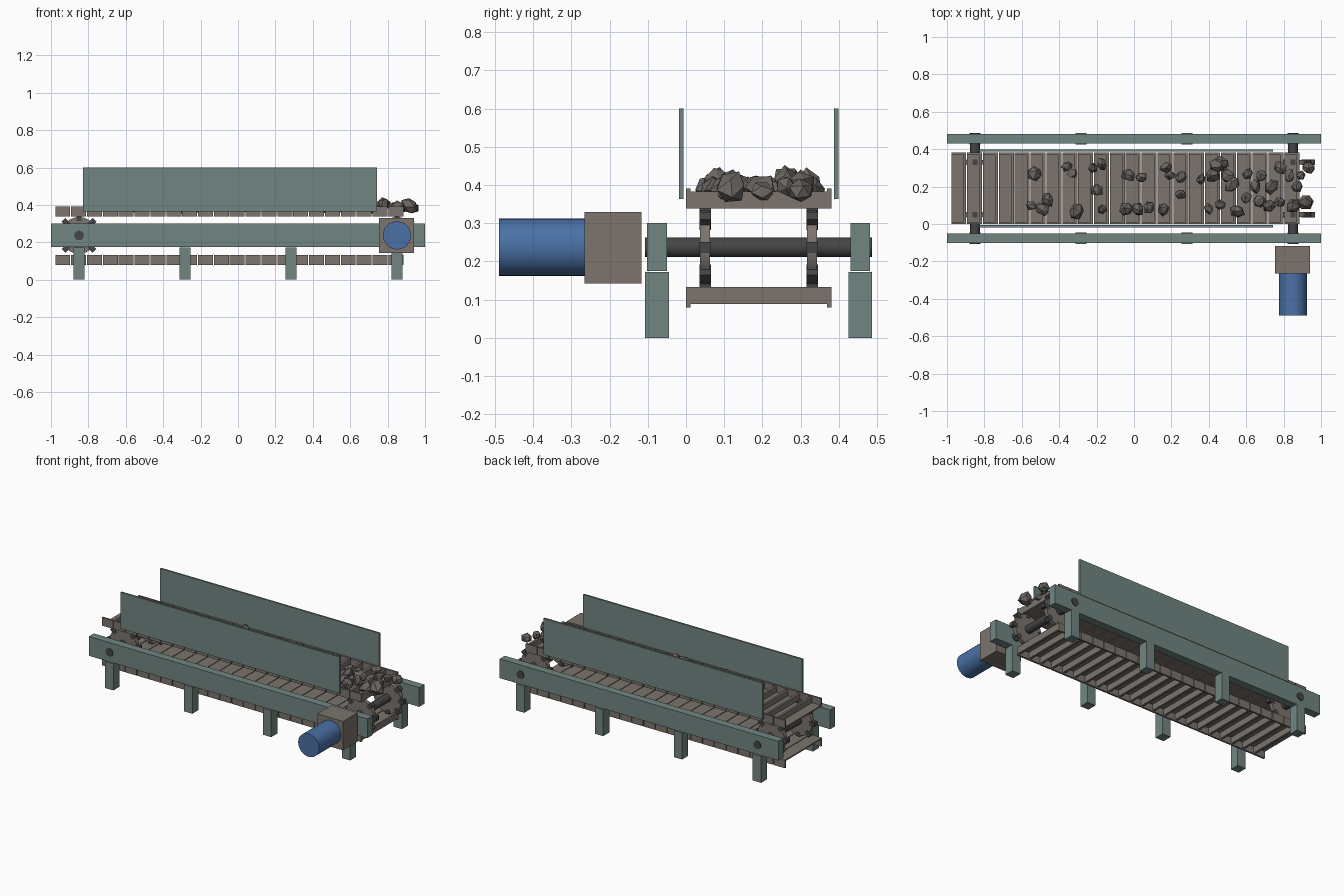
import bpy, bmesh, math, random
from mathutils import Vector, Matrix

if "Cube" in bpy.data.objects:
    bpy.data.objects.remove(bpy.data.objects["Cube"])

random.seed(7)


def material(name, r, g, b):
    m = bpy.data.materials.new(name)
    m.diffuse_color = (r, g, b, 1)
    m.use_nodes = True
    m.node_tree.nodes["Principled BSDF"].inputs["Base Color"].default_value = m.diffuse_color
    return m


GREEN = material("grey green paint", 0.165, 0.24, 0.222)
BROWN = material("worn steel", 0.2, 0.175, 0.155)
DARK = material("dark steel", 0.06, 0.06, 0.063)
BLUE = material("blue paint", 0.068, 0.165, 0.38)
STONE = material("stone", 0.145, 0.132, 0.12)


def add_box(bm, x0, x1, y0, y1, z0, z1, turn=None):
    size = Matrix.Diagonal((x1 - x0, y1 - y0, z1 - z0, 1))
    mid = Matrix.Translation(((x0 + x1) / 2, (y0 + y1) / 2, (z0 + z1) / 2))
    bmesh.ops.create_cube(bm, size=1, matrix=(turn or Matrix()) @ mid @ size)


def finish(bm, name, mat):
    me = bpy.data.meshes.new(name)
    bm.to_mesh(me)
    bm.free()
    me.materials.append(mat)
    ob = bpy.data.objects.new(name, me)
    bpy.context.collection.objects.link(ob)
    return ob


def box(name, mat, *bounds):
    bm = bmesh.new()
    add_box(bm, *bounds)
    return finish(bm, name, mat)


def cylinder(name, mat, x, z, y0, y1, radius, sides):
    bpy.ops.mesh.primitive_cylinder_add(vertices=sides, radius=radius, depth=y1 - y0,
                                        location=(x, (y0 + y1) / 2, z),
                                        rotation=(math.pi / 2, 0, 0))
    ob = bpy.context.object
    ob.name = name
    ob.data.materials.append(mat)
    bpy.ops.object.shade_smooth_by_angle(angle=math.radians(35))
    return ob


AXLE_Z = 0.237

# Side frame beams, legs and skirt boards
for side, y in (("front", -0.076), ("back", 0.456)):
    box(side + "_beam", GREEN, -1, 1, y - 0.026, y + 0.026, 0.175, 0.3)
    for i in range(4):
        x = -0.85 + i * 1.7 / 3
        box(side + "_leg", GREEN, x - 0.03, x + 0.03, y - 0.031, y + 0.031, 0, 0.173)
for side, y in (("front", -0.012), ("back", 0.393)):
    box(side + "_skirt", GREEN, -0.83, 0.743, y - 0.006, y + 0.006, 0.364, 0.6)

# Shafts with toothed sprockets
for x in (-0.85, 0.85):
    cylinder("shaft", DARK, x, AXLE_Z, -0.107, 0.487, 0.026, 16)
    for y in (0.05, 0.33):
        cylinder("sprocket", BROWN, x, AXLE_Z, y - 0.013, y + 0.013, 0.098, 24)
        bm = bmesh.new()
        for i in range(8):
            turn = Matrix.Translation((x, y, AXLE_Z)) @ Matrix.Rotation(i * math.pi / 4, 4, 'Y')
            add_box(bm, 0.078, 0.117, -0.015, 0.015, -0.014, 0.014, turn)
        finish(bm, "sprocket_teeth", DARK)

# Apron pans: plate, two side flanges and a cleat, upright above and inverted below
for name, base, up in (("upper_pan", 0.338, 1), ("lower_pan", 0.133, -1)):
    for i in range(22):
        x0 = -0.977 + i * 0.0848
        x1 = x0 + 0.08
        bm = bmesh.new()
        for a, b, c, d, h0, h1 in ((x0, x1, 0, 0.381, 0, 0.009),
                                   (x0, x1, 0, 0.012, 0, 0.053),
                                   (x0, x1, 0.369, 0.381, 0, 0.053),
                                   (x1 - 0.015, x1, 0.012, 0.369, 0.009, 0.045)):
            z0, z1 = sorted((base + up * h0, base + up * h1))
            add_box(bm, a, b, c, d, z0, z1)
        finish(bm, name, BROWN)

# Drive: gearbox and motor
box("gearbox", BROWN, 0.755, 0.94, -0.265, -0.117, 0.142, 0.33)
cylinder("motor", BLUE, 0.85, AXLE_Z, -0.49, -0.265, 0.075, 32)

# Loose stones lying on the pans
SPOTS = [(-.55, .1), (-.49, .08), (-.46, .13), (-.53, .27), (-.36, .31), (-.33, .27),
         (-.22, .3), (-.17, .32), (-.31, .07), (-.17, .08), (-.2, .18), (-.03, .26),
         (.04, .25), (-.04, .08), (.02, .08), (.08, .09), (.16, .08), (.17, .3),
         (.19, .26), (.25, .25), (.25, .16), (.36, .24), (.42, .26), (.44, .31),
         (.47, .33), (.5, .26), (.52, .21), (.4, .08), (.46, .1), (.55, .07),
         (.61, .27), (.68, .26), (.6, .14), (.67, .12), (.72, .1), (.65, .2),
         (.73, .2), (.78, .3), (.83, .26), (.78, .12), (.85, .1), (.87, .2),
         (.93, .3), (.92, .12), (.89, .26)]
for x, y in SPOTS:
    bm = bmesh.new()
    bmesh.ops.create_icosphere(bm, subdivisions=1, radius=random.uniform(0.031, 0.046))
    stretch = Vector([random.uniform(0.8, 1.15) for _ in range(3)])
    for v in bm.verts:
        v.co = v.co * stretch * random.uniform(0.78, 1.15)
    spin = Matrix.Rotation(random.uniform(0, 6.28), 4, Vector((random.random(), random.random(), 1)))
    bmesh.ops.transform(bm, matrix=spin, verts=bm.verts)
    low = min(v.co.z for v in bm.verts)
    floor = 0.352 + random.uniform(0, 0.018)
    bmesh.ops.translate(bm, vec=(x, y, floor - low), verts=bm.verts)
    finish(bm, "stone", STONE)
